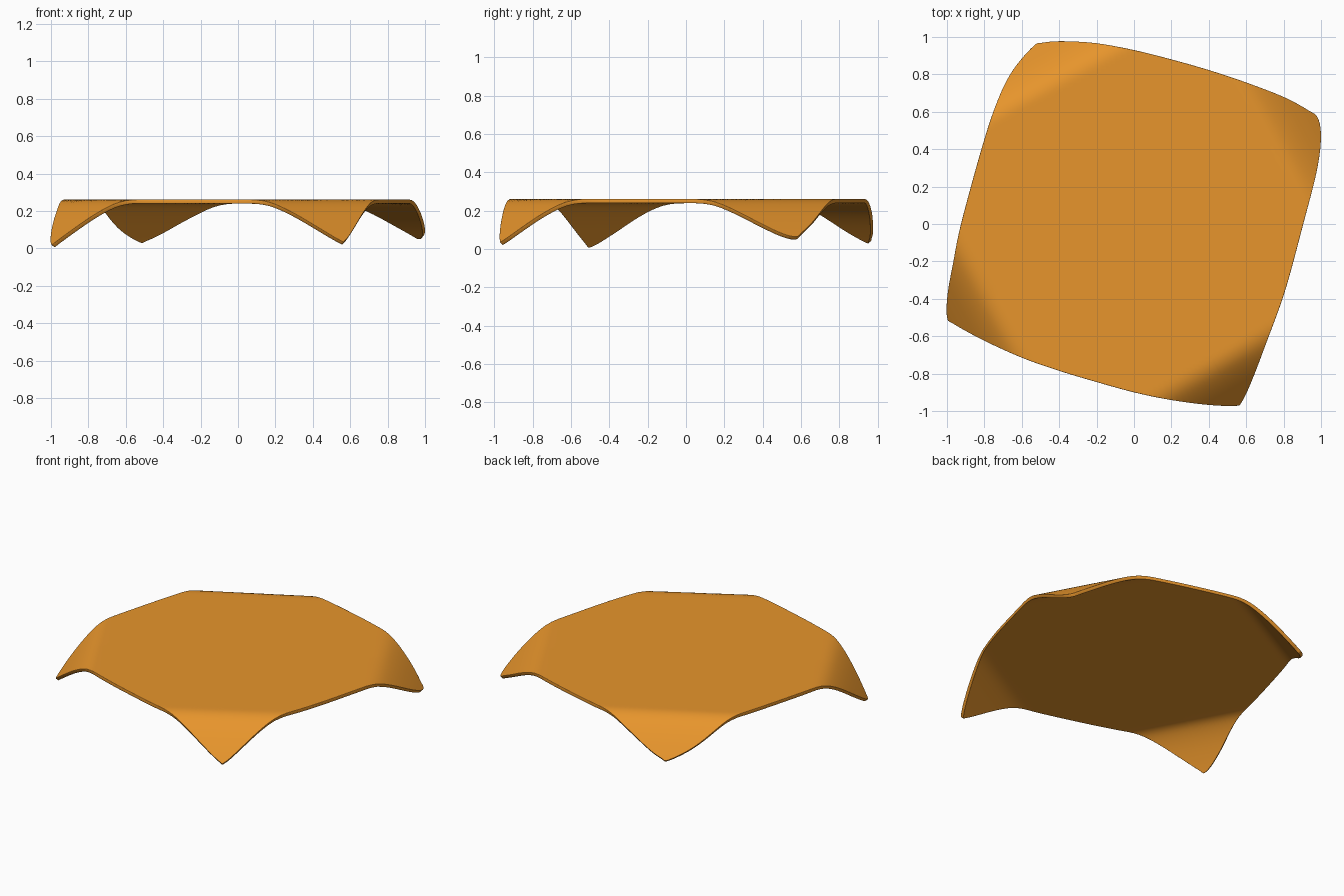
import bpy, bmesh
from mathutils import Vector

if "Cube" in bpy.data.objects:
    bpy.data.objects.remove(bpy.data.objects["Cube"])

TOP, THICK = 0.261, 0.022
SUB, RINGS = 6, 40

# Cloth outline seen from above
OUTLINE = [(-0.54, 0.95), (-0.49, 0.97), (-0.38, 0.978), (-0.2, 0.967), (0, 0.93), (0.2, 0.88),
           (0.4, 0.823), (0.6, 0.757), (0.8, 0.68), (0.93, 0.61), (0.985, 0.565), (1.0, 0.45),
           (0.975, 0.27), (0.905, 0), (0.81, -0.35), (0.71, -0.63), (0.63, -0.84), (0.575, -0.955),
           (0.54, -0.973), (0.4, -0.968), (0.2, -0.942), (0, -0.90), (-0.2, -0.845), (-0.4, -0.785),
           (-0.6, -0.715), (-0.8, -0.625), (-0.965, -0.535), (-1.0, -0.50), (-0.998, -0.38),
           (-0.97, -0.22), (-0.925, 0), (-0.81, 0.42), (-0.73, 0.66), (-0.65, 0.82)]

# Drooping corners: direction from the centre and strength of the droop
CORNERS = [((-0.88, -0.475), 1.0), ((0.5, -0.866), 0.93),
           ((0.88, 0.475), 0.76), ((-0.475, 0.88), 1.04)]

# Droop profile: distance along the diagonal, drop below the flat top
PROFILE = [(0.0, 0.0), (0.83, 0.0), (0.89, 0.013), (0.94, 0.045), (1.0, 0.1),
           (1.07, 0.178), (1.125, 0.246), (1.2, 0.34)]


def spline(a, b, c, d, t):
    return 0.5 * (2 * b + (c - a) * t + (2 * a - 5 * b + 4 * c - d) * t * t
                  + (3 * b - a - 3 * c + d) * t ** 3)


def drop(s):
    if s <= PROFILE[1][0]:
        return 0.0
    for i in range(1, len(PROFILE) - 1):
        (x0, y0), (x1, y1) = PROFILE[i], PROFILE[i + 1]
        if s <= x1:
            m = []
            for k in (i, i + 1):
                p, q = PROFILE[k - 1], PROFILE[min(k + 1, len(PROFILE) - 1)]
                m.append(0 if k == 1 else (q[1] - p[1]) / (q[0] - p[0]) * (x1 - x0))
            t = (s - x0) / (x1 - x0)
            return ((2 * t**3 - 3 * t * t + 1) * y0 + (t**3 - 2 * t * t + t) * m[0]
                    + (3 * t * t - 2 * t**3) * y1 + (t**3 - t * t) * m[1])
    return PROFILE[-1][1]


def height(p):
    return TOP - sum(k * drop(p.dot(Vector(d).normalized())) for d, k in CORNERS)


# Smooth closed outline
pts = [Vector(p) for p in OUTLINE]
n = len(pts)
edge = [spline(pts[i - 1], pts[i], pts[(i + 1) % n], pts[(i + 2) % n], j / SUB)
        for i in range(n) for j in range(SUB)]
edge.reverse()

# Cloth sheet: rings scaled from the outline, denser towards the rim
bm = bmesh.new()
centre = bm.verts.new((0, 0, TOP))
rings = []
for r in range(1, RINGS + 1):
    f = 1 - (1 - r / RINGS) ** 1.6
    rings.append([bm.verts.new((p.x * f, p.y * f, height(p * f))) for p in edge])
m = len(edge)
for i in range(m):
    j = (i + 1) % m
    bm.faces.new((centre, rings[0][i], rings[0][j]))
    for a, b in zip(rings, rings[1:]):
        bm.faces.new((a[i], b[i], b[j], a[j]))
mesh = bpy.data.meshes.new("draped_cloth")
bm.to_mesh(mesh)
bm.free()
cloth = bpy.data.objects.new("draped_cloth", mesh)
bpy.context.collection.objects.link(cloth)

# Thickness and softened hem
solid = cloth.modifiers.new("thickness", 'SOLIDIFY')
solid.thickness, solid.offset = THICK, -1
hem = cloth.modifiers.new("hem", 'BEVEL')
hem.width, hem.segments = 0.006, 2
hem.limit_method, hem.angle_limit = 'ANGLE', 1.0

mat = bpy.data.materials.new("orange_cloth")
mat.diffuse_color = (0.8, 0.3, 0.025, 1)
mat.use_nodes = True
mat.node_tree.nodes["Principled BSDF"].inputs["Base Color"].default_value = mat.diffuse_color
mesh.materials.append(mat)

bpy.context.view_layer.objects.active = cloth
cloth.select_set(True)
bpy.ops.object.shade_smooth_by_angle(angle=0.9)
